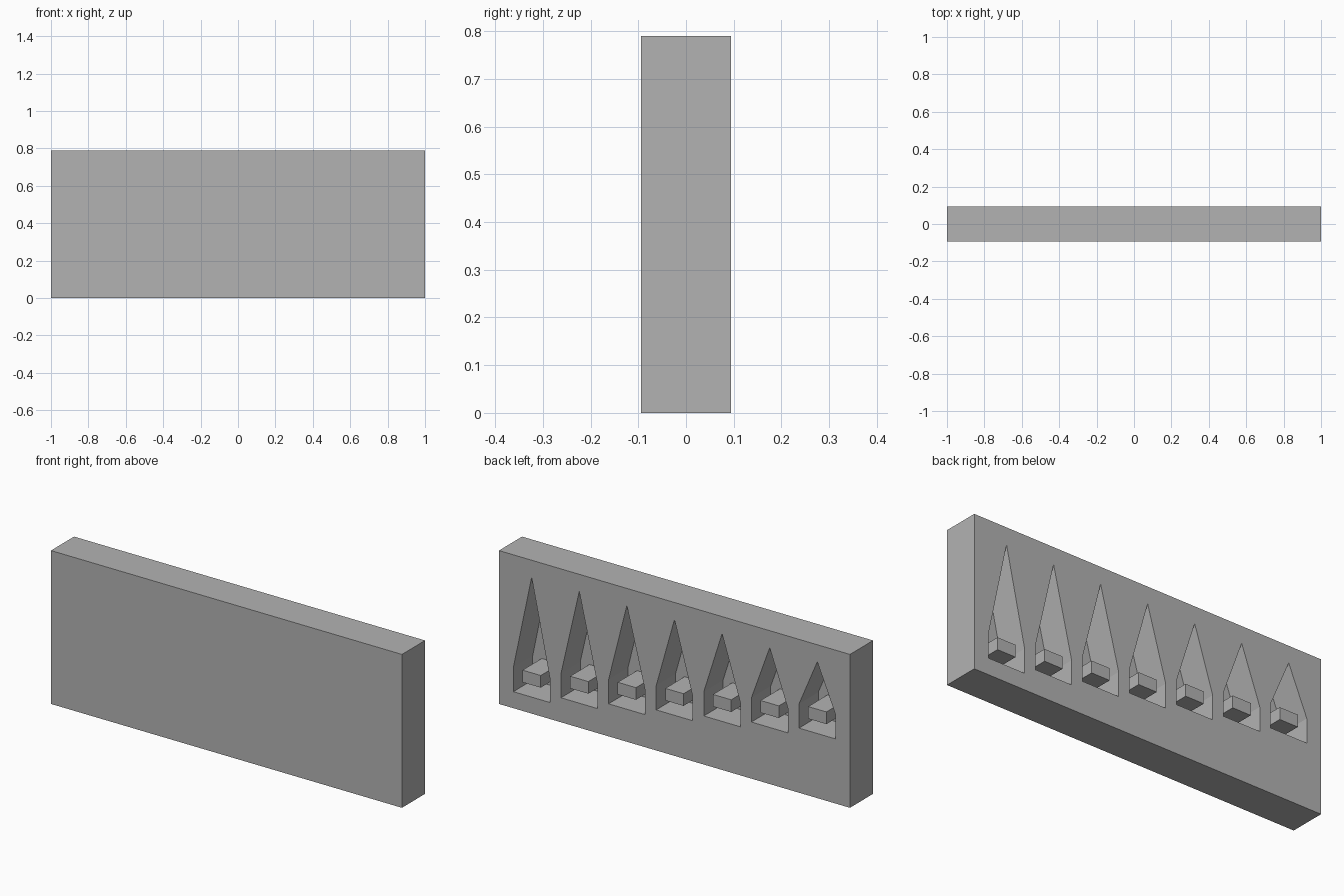
import bpy
import bmesh
from mathutils import Vector

cube = bpy.data.objects.get("Cube")
if cube:
    bpy.data.objects.remove(cube, do_unlink=True)

HALF_Y, HEIGHT = 0.094, 0.79      # panel half thickness and height
COUNT, PITCH = 7, 0.2713          # row of slots
SLOT_HALF, SHOULDER, TIP = 0.104, 0.125, 0.702
FLOOR_Y = -0.063                  # bottom of the slots

grey = bpy.data.materials.new("plain_grey")
grey.use_nodes = True
grey.diffuse_color = (0.45, 0.45, 0.45, 1)
grey.node_tree.nodes["Principled BSDF"].inputs["Base Color"].default_value = grey.diffuse_color


def add_prism(bm, profile, y0, y1):
    """Extrude an x-z outline from y0 to y1."""
    face = bm.faces.new([bm.verts.new((x, y0, z)) for x, z in profile])
    out = bmesh.ops.extrude_face_region(bm, geom=[face])
    moved = [v for v in out["geom"] if isinstance(v, bmesh.types.BMVert)]
    bmesh.ops.translate(bm, verts=moved, vec=Vector((0, y1 - y0, 0)))


def rectangle(x, half, z0, z1):
    return [(x - half, z0), (x + half, z0), (x + half, z1), (x - half, z1)]


def make_object(name, prisms):
    bm = bmesh.new()
    for prism in prisms:
        add_prism(bm, *prism)
    bmesh.ops.recalc_face_normals(bm, faces=bm.faces)
    mesh = bpy.data.meshes.new(name)
    bm.to_mesh(mesh)
    bm.free()
    mesh.materials.append(grey)
    obj = bpy.data.objects.new(name, mesh)
    bpy.context.collection.objects.link(obj)
    return obj


# Pointed slots get shorter from +x to -x, with their tips in line
slots, blocks = [], []
for i in range(COUNT):
    x = (COUNT // 2 - i) * PITCH
    base = 0.085 + 0.0413 * i
    top = base + SHOULDER
    outline = [(x - SLOT_HALF, base), (x + SLOT_HALF, base),
               (x + SLOT_HALF, top), (x, TIP), (x - SLOT_HALF, top)]
    slots.append((outline, FLOOR_Y, HALF_Y + 0.05))
    blocks.append((rectangle(x, SLOT_HALF / 2, base + SHOULDER / 2, top),
                   FLOOR_Y - 0.005, HALF_Y))

# Panel with the slots cut into its back
panel = make_object("panel", [(rectangle(0, 1, 0, HEIGHT), -HALF_Y, HALF_Y)])
cutter = make_object("slot_cutter", slots)
cutter.hide_render = True
cut = panel.modifiers.new("slots", "BOOLEAN")
cut.operation = "DIFFERENCE"
cut.solver = "EXACT"
cut.object = cutter
bpy.context.view_layer.objects.active = panel
bpy.ops.object.modifier_apply(modifier=cut.name)
bpy.data.objects.remove(cutter, do_unlink=True)

# Small blocks standing inside the slots, level with the back
for i, block in enumerate(blocks):
    make_object(f"slot_block_{i + 1}", [block])
